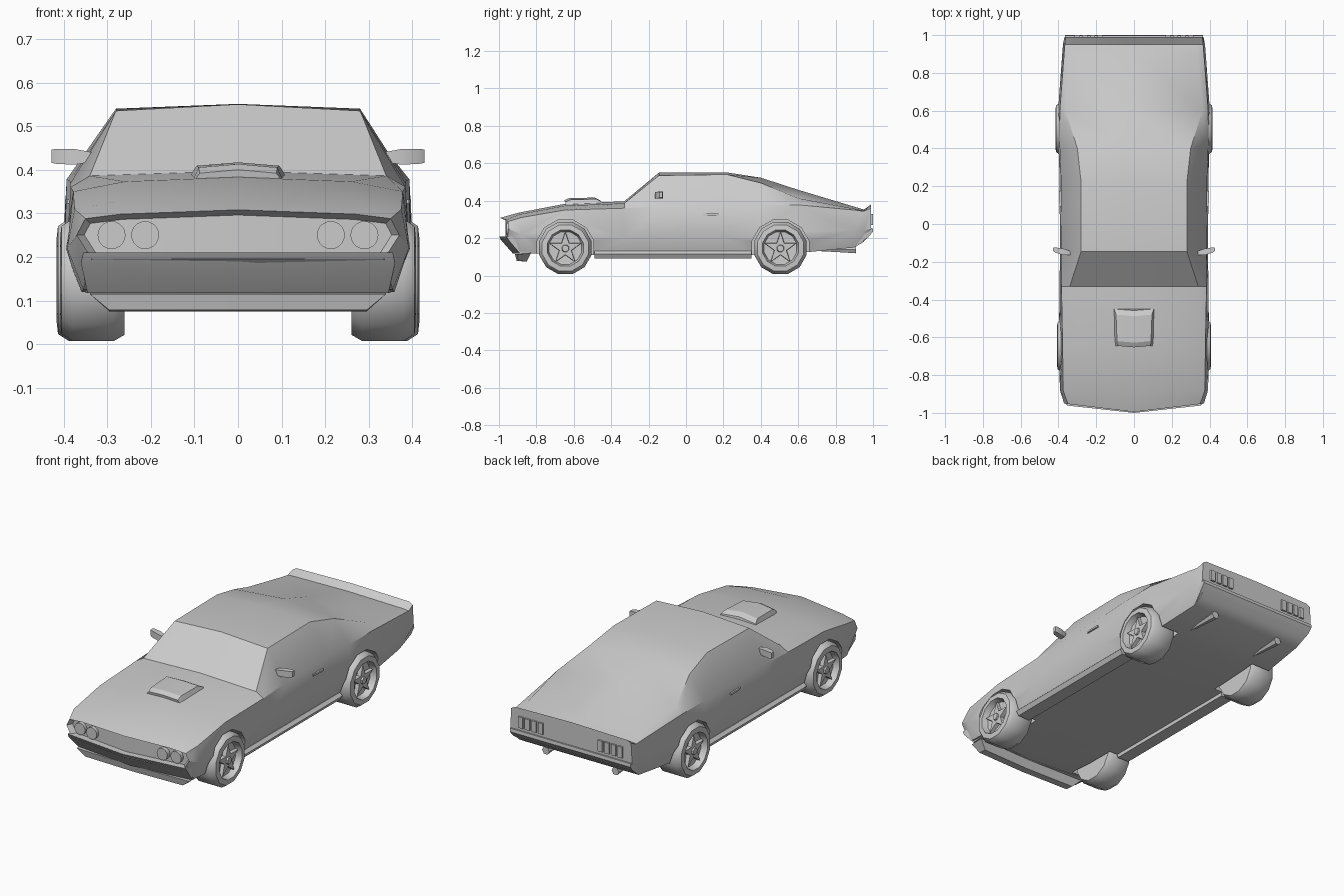
import bpy, bmesh, math
from mathutils import Vector

if "Cube" in bpy.data.objects:
    bpy.data.objects.remove(bpy.data.objects["Cube"])


def finish(name, bm, angle=35):
    bmesh.ops.recalc_face_normals(bm, faces=bm.faces)
    me = bpy.data.meshes.new(name)
    bm.to_mesh(me)
    bm.free()
    ob = bpy.data.objects.new(name, me)
    bpy.context.scene.collection.objects.link(ob)
    shade(ob, angle)
    return ob


def shade(ob, angle):
    ob.data.shade_smooth()
    ob.data.set_sharp_from_angle(angle=math.radians(angle))


def skin(bm, rings, caps=True):
    """Join closed rings of points with quads; returns vertex rings."""
    vr = [[bm.verts.new(p) for p in r] for r in rings]
    n = len(vr[0])
    for a, b in zip(vr, vr[1:]):
        for i in range(n):
            j = (i + 1) % n
            bm.faces.new((a[i], a[j], b[j], b[i]))
    if caps:
        bm.faces.new(vr[0])
        bm.faces.new(vr[-1])
    return vr


def loft(name, rings, angle=35):
    bm = bmesh.new()
    skin(bm, rings)
    return finish(name, bm, angle)


def mirrored(half):
    """Half section from bottom centre to top centre -> full ring."""
    return half + [(-x, y, z) for x, y, z in half[-2:0:-1]]


def cross_bar(name, profile, vee=0.0):
    """Bar across the car: profile of (y, z, half width), swept back by vee."""
    return loft(name, [[(s * w, y + vee * abs(s) * w, z) for y, z, w in profile]
                       for s in (-1, 0, 1)], 25)


def box(name, x0, x1, y0, y1, z0, z1):
    return loft(name, [[(x, y0, z0), (x, y1, z0), (x, y1, z1), (x, y0, z1)] for x in (x0, x1)])


def tube(name, profile, y, z, sign=1, sides=10, angle=35):
    """Turned part around an x axis: profile of (x, radius)."""
    rings = []
    for x, r in profile:
        rings.append([(sign * x, y + r * math.sin(2 * math.pi * (i + .5) / sides),
                       z - r * math.cos(2 * math.pi * (i + .5) / sides)) for i in range(sides)])
    return loft(name, rings, angle)


def rod_y(name, x, z, profile, sides):
    """Turned part around a y axis: profile of (y, radius)."""
    return loft(name, [[(x + r * math.cos(2 * math.pi * i / sides), y,
                         z + r * math.sin(2 * math.pi * i / sides)) for i in range(sides)]
                       for y, r in profile])


# Body shell: y, sweep, floor (w, z), crease (w, z), shoulder (w, z), roof edge (w, z), crown z
stations = [
    (-.995, .12, .335, .195, .370, .25, .350, .288, .27, .298, .308),
    (-.900, .05, .355, .125, .392, .22, .375, .310, .27, .328, .335),
    (-.650, .00, .365, .110, .398, .22, .378, .350, .26, .373, .383),
    (-.330, .00, .360, .110, .394, .20, .384, .360, .34, .386, .397),
    (-.145, .00, .360, .110, .392, .20, .384, .370, .28, .535, .550),
    (0.220, .00, .360, .110, .394, .20, .386, .375, .28, .540, .551),
    (0.400, .00, .362, .110, .398, .20, .393, .378, .30, .495, .523),
    (0.600, .00, .365, .120, .402, .22, .393, .378, .362, .413, .458),
    (0.900, .00, .345, .150, .380, .24, .370, .350, .337, .357, .368),
    (0.950, .00, .345, .180, .376, .24, .366, .344, .333, .347, .353),
    (0.990, .00, .345, .225, .368, .25, .362, .360, .340, .373, .380),
]
rings = []
for y, vee, *p in stations:
    pts = [(0, p[1]), (p[0], p[1]), (p[2], p[3]), (p[4], p[5]), (p[6], p[7]), (0, p[8])]
    rings.append(mirrored([(w, y + vee * w, z) for w, z in pts]))
bm = bmesh.new()
vr = skin(bm, rings, caps=False)
caps = []
for r in (vr[0], vr[-1]):
    caps.append([bm.faces.new(r[:6]), bm.faces.new(r[5:] + r[:1])])
bmesh.ops.recalc_face_normals(bm, faces=bm.faces)
# Recessed grille in the nose
bmesh.ops.inset_region(bm, faces=caps[0], thickness=.012, depth=-.03, use_even_offset=True)
body = finish("body_shell", bm)

# Wheel wells
AXLES = {"front": (-.645, .405), "rear": (.505, .413)}
R = .145
for end, (y, _) in AXLES.items():
    for s in (1, -1):
        cutter = tube("well_cutter", [(.25, .157), (.5, .157)], y, R, s, 12)
        cutter.hide_render = True
        mod = body.modifiers.new("well", 'BOOLEAN')
        mod.operation, mod.solver, mod.object = 'DIFFERENCE', 'EXACT', cutter
        bpy.context.view_layer.objects.active = body
        bpy.ops.object.modifier_apply(modifier=mod.name)
        bpy.data.objects.remove(cutter)
shade(body, 35)

# Wheels: tyre with dished rim, five-pointed spokes, hub
for end, (y, xo) in AXLES.items():
    for s, side in ((1, "right"), (-1, "left")):
        tag = end + "_" + side
        tube("tyre_" + tag, [(.26, .06), (.26, .13), (.285, R), (xo - .025, R), (xo, .128),
                             (xo + .003, .1), (xo - .03, .09), (xo - .035, .02)], y, R + .002, s, 12)
        star = []
        for i in range(10):
            r, a = (.094 if i % 2 == 0 else .036), math.pi * i / 5
            star.append((y + r * math.sin(a), R + r * math.cos(a)))
        loft("spokes_" + tag, [[(s * x, y + (py - y) * k, R + (pz - R) * k) for py, pz in star]
                               for x, k in ((xo - .04, 1), (xo - .012, .93))], 20)
        tube("hub_" + tag, [(xo - .03, .026), (xo - .003, .018)], y, R, s, 8)

# Front bumper, chin and rear bumper
cross_bar("front_bumper", [(-1.0, .21, .355), (-.985, .185, .36), (-.925, .117, .345),
                           (-.84, .117, .35), (-.86, .21, .36)], .11)
cross_bar("front_chin", [(-.915, .115, .34), (-.905, .078, .295), (-.86, .075, .295),
                         (-.84, .118, .34)], .03)
cross_bar("rear_bumper", [(.90, .15, .345), (.975, .205, .362), (1.0, .235, .364),
                          (.998, .253, .364), (.93, .253, .37)])

# Bonnet scoop with raised centre ridge
scoop = []
for y, wb, wt, zb, zt in ((-.645, .10, .088, .375, .392), (-.62, .104, .09, .375, .405),
                          (-.48, .108, .095, .38, .409), (-.45, .11, .105, .38, .394)):
    scoop.append(mirrored([(0, y, zb), (wb, y, zb), (wt, y, zt), (0, y - .008, zt + .008)]))
loft("bonnet_scoop", scoop, 15)

for s, side in ((1, "right"), (-1, "left")):
    # Sill between the wheels
    loft("sill_" + side, [[(s * .30, y, .09), (s * .372, y, .092), (s * .386, y, .115),
                           (s * .37, y, .13), (s * .30, y, .13)] for y in (-.49, .35)], 20)
    # Door mirror on a tapering stalk
    loft("mirror_" + side, [[(s * x, y - t, z0), (s * x, y + t, z0), (s * x, y + t, z1), (s * x, y - t, z1)]
                            for x, y, t, z0, z1 in ((.325, -.155, .008, .420, .438),
                                                    (.372, -.148, .017, .412, .447),
                                                    (.415, -.138, .014, .413, .448),
                                                    (.428, -.134, .008, .416, .446))], 30)
    # Door handle
    loft("door_handle_" + side, [[(s * .38, y, .322), (s * x, y, .322), (s * x, y, .332), (s * .38, y, .332)]
                                 for y, x in ((.09, .392), (.12, .397), (.175, .396))])
    # Paired headlamps
    for i, x in enumerate((.213, .29)):
        rod_y(f"headlamp_{side}_{i}", s * x, .25, [(-.93, .032), (-.985 + .12 * x, .032)], 20)
    # Four slim tail lamps
    for i in range(4):
        x = .18 + i * .04
        box(f"tail_lamp_{side}_{i}", s * (x - .014), s * (x + .014), .98, 1.0, .27, .33)
    # Flared exhaust
    rod_y("exhaust_" + side, s * .21, .138, [(.70, .008), (.80, .014), (.91, .022)], 6)
